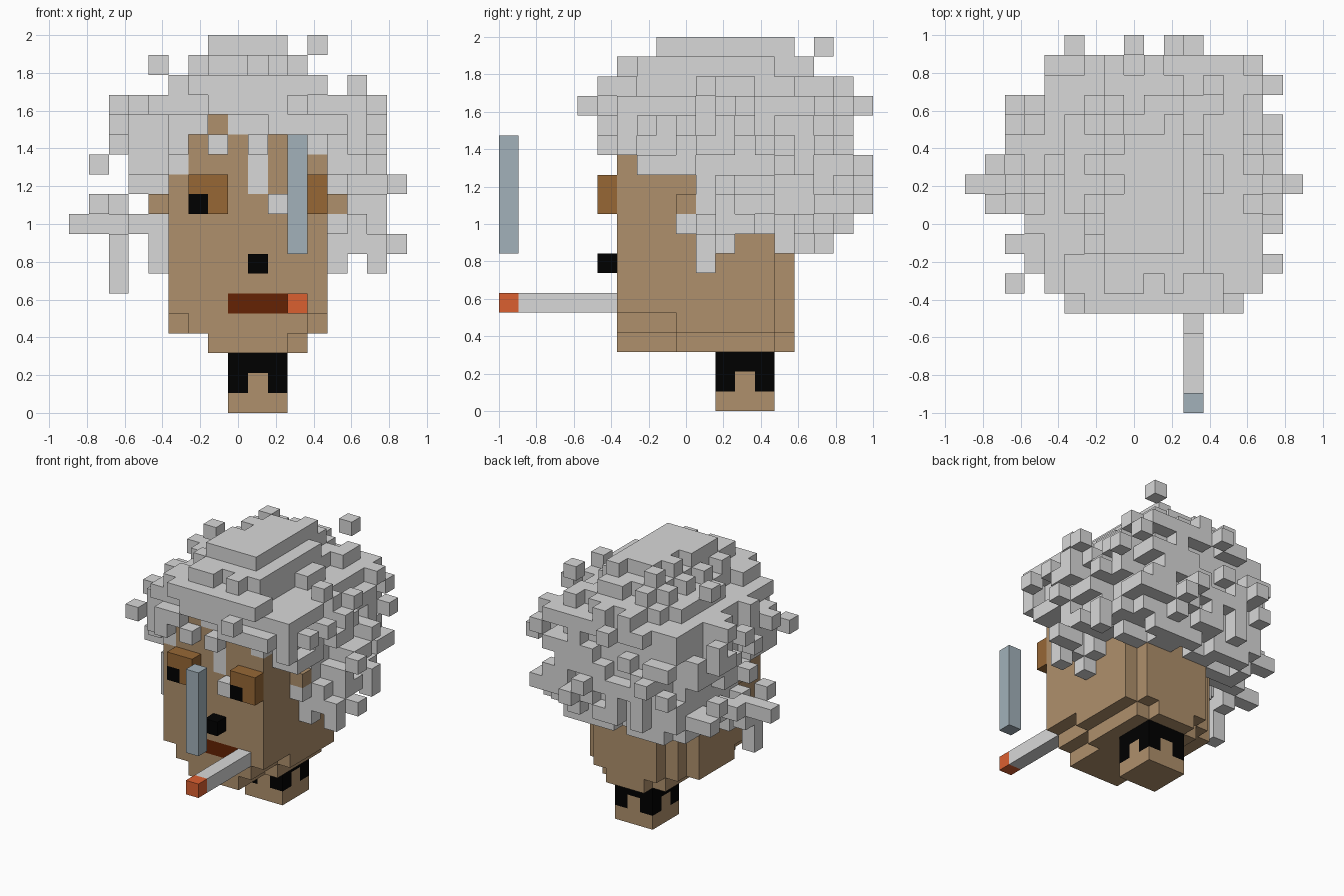
import bpy, bmesh, random

random.seed(7)
U = 2 / 19  # size of one block

if "Cube" in bpy.data.objects:
    bpy.data.objects.remove(bpy.data.objects["Cube"])


def material(name, r, g, b):
    m = bpy.data.materials.new(name)
    m.use_nodes = True
    m.diffuse_color = (r, g, b, 1)
    m.node_tree.nodes["Principled BSDF"].inputs["Base Color"].default_value = (r, g, b, 1)
    return m


GREY = material("light grey", .69, .69, .69)
SKIN = material("tan skin", .43, .28, .15)
LID = material("dark brown", .31, .137, .036)
STEEL = material("blue grey", .36, .44, .49)
RED = material("dark red", .13, .016, .001)
EMBER = material("orange", .71, .115, .03)
BLACK = material("black", 0, 0, 0)


def box(xs, ys, zs):
    """All block cells in inclusive index ranges."""
    span = lambda r: range(r[0], r[1] + 1)
    return {(i, j, k) for i in span(xs) for j in span(ys) for k in span(zs)}


def one(i, j, k):
    return {(i, j, k)}


# Head: block with stepped rear corners, a narrowed jaw and a flush mouth
head = box((5, 12), (6, 14), (4, 14))
head -= box((5, 5), (13, 14), (4, 14)) | box((6, 6), (14, 14), (4, 14))
head -= box((12, 12), (14, 14), (4, 14))
head -= box((5, 5), (6, 8), (4, 4)) | box((12, 12), (6, 8), (4, 4))
head |= box((7, 10), (6, 8), (3, 3)) | box((7, 11), (9, 13), (3, 3))
head |= box((8, 10), (14, 14), (3, 3))
mouth = box((8, 10), (6, 6), (5, 5))
head -= mouth
ears = one(4, 9, 10) | one(13, 9, 10)

# Neck with an arched collar
neck = box((8, 10), (11, 13), (0, 2))
collar = {c for c in neck if c[2] == 2 or (c[2] == 1 and c[0] != 9 and c[1] != 12)}

# Hair: rounded layers with a ragged outer skin
BROW = dict(zip(range(5, 13), (11, 13, 14, 13, 10, 13, 13, 12)))
SIDE = dict(zip(range(5, 18), (12, 12, 11, 11, 11, 6, 7, 8, 8, 7, 7, 7, 7)))
CROWN = {18: (2.2, 4), 17: (3.1, 5), 16: (4.3, 6.7)}


def inside(i, j, k, shrink):
    a, b = CROWN.get(k, (6.2, 6.7))
    a, b = a - shrink, b - shrink
    mid = 10.6 if k > 15 else 11
    return (abs(i - 8.6) / a) ** 3.5 + (abs(j - mid) / b) ** 3.5 <= 1


hair = set()
for i, j, k in sorted(box((2, 15), (5, 17), (7, 18))):
    over_face = 5 <= i <= 12
    if over_face and j <= 6:
        if k <= BROW[i] or (j == 5 and k < 13):
            continue
    elif k <= SIDE[j]:
        continue
    chance = random.random()
    if j > 14 and k == 8 and chance < .5:
        continue
    if over_face and j == 6 and k <= 16:
        hair.add((i, j, k))
    elif inside(i, j, k, 1 if k < 17 else .6):
        if (i, j, k) not in head:
            hair.add((i, j, k))
    elif inside(i, j, k, 0):
        if chance < .5:
            hair.add((i, j, k))
    elif k < 15 and inside(i, j, k, -1) and chance < .12:
        hair.add((i, j, k))

# Loose tufts
for c in ((12, 16, 18), (4, 12, 17), (14, 10, 16), (2, 13, 15), (15, 12, 15),
          (15, 9, 14), (2, 10, 13), (1, 12, 12), (16, 11, 11), (1, 10, 10),
          (16, 11, 8), (15, 10, 7), (2, 10, 6), (11, 4, 15), (7, 5, 13),
          (5, 18, 12), (8, 18, 15), (10, 18, 11), (11, 18, 10), (10, 5, 10),
          (13, 9, 9), (14, 10, 8), (15, 11, 8), (15, 11, 10), (15, 12, 9),
          (6, 5, 14), (7, 5, 15), (11, 5, 14), (12, 5, 14), (2, 11, 8)):
    hair.add(c)
hair |= box((0, 2), (11, 11), (9, 9))
hair -= ears
head -= hair

# Eyes
pupils = one(6, 5, 10) | one(11, 5, 10)
lids = (box((6, 7), (5, 5), (10, 11)) | box((11, 12), (5, 5), (10, 11))) - pupils

parts = [
    ("head", head, SKIN),
    ("ears", ears, SKIN),
    ("mouth", mouth, RED),
    ("neck", neck - collar, SKIN),
    ("collar", collar, BLACK),
    ("hair", hair, GREY),
    ("eyelids", lids, LID),
    ("pupils", pupils, BLACK),
    ("nose", one(9, 5, 7), BLACK),
    ("cigarette", box((11, 11), (1, 5), (5, 5)), GREY),
    ("cigarette_tip", one(11, 0, 5), EMBER),
    ("floating_bar", box((11, 11), (0, 0), (8, 13)), STEEL),
]
filled = set().union(*(cells for _, cells, _ in parts))


def build(name, cells, mat):
    """Mesh the exposed block faces and merge flat areas."""
    bm = bmesh.new()
    cache = {}

    def vert(p):
        if p not in cache:
            cache[p] = bm.verts.new(((p[0] - 8.5) * U, (p[1] - 9.5) * U, p[2] * U))
        return cache[p]

    for c in sorted(cells):
        for axis in range(3):
            for side in (0, 1):
                near = list(c)
                near[axis] += 2 * side - 1
                if tuple(near) in filled:
                    continue
                ring = []
                for s, t in ((0, 0), (1, 0), (1, 1), (0, 1)):
                    p = list(c)
                    p[axis] += side
                    p[(axis + 1) % 3] += s
                    p[(axis + 2) % 3] += t
                    ring.append(vert(tuple(p)))
                bm.faces.new(ring if side else ring[::-1])
    bmesh.ops.dissolve_limit(bm, angle_limit=.01, verts=bm.verts, edges=bm.edges)
    mesh = bpy.data.meshes.new(name)
    bm.to_mesh(mesh)
    bm.free()
    mesh.materials.append(mat)
    bpy.context.collection.objects.link(bpy.data.objects.new(name, mesh))


for part in parts:
    build(*part)
